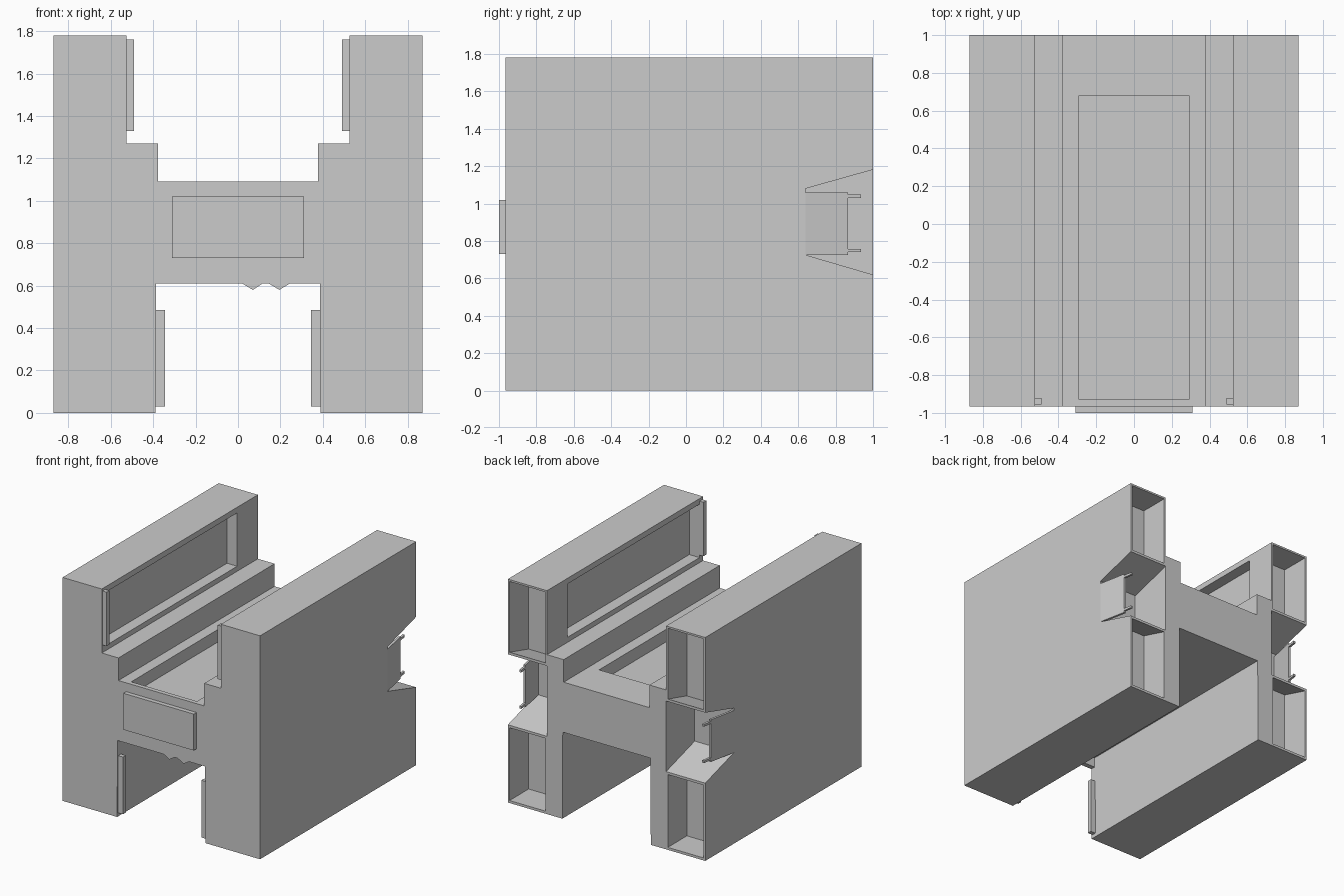
import bpy, bmesh

if "Cube" in bpy.data.objects:
    bpy.data.objects.remove(bpy.data.objects["Cube"])


def prism(bm, pts, axis, a, b):
    """Extrude a 2D profile along x (profile y,z) , y (profile x,z) or z (profile x,y) from a to b."""
    def place(p, t):
        u, v = p
        return {'x': (t, u, v), 'y': (u, t, v), 'z': (u, v, t)}[axis]
    lo = [bm.verts.new(place(p, a)) for p in pts]
    hi = [bm.verts.new(place(p, b)) for p in pts]
    n = len(pts)
    faces = [bm.faces.new(lo), bm.faces.new(hi)]
    for i in range(n):
        j = (i + 1) % n
        faces.append(bm.faces.new((lo[i], lo[j], hi[j], hi[i])))
    bmesh.ops.recalc_face_normals(bm, faces=faces)


def box(bm, x0, x1, y0, y1, z0, z1):
    prism(bm, [(x0, y0), (x1, y0), (x1, y1), (x0, y1)], 'z', z0, z1)


def mirror_x(bm):
    geom = bm.verts[:] + bm.edges[:] + bm.faces[:]
    new = bmesh.ops.duplicate(bm, geom=geom)["geom"]
    for v in new:
        if isinstance(v, bmesh.types.BMVert):
            v.co.x *= -1
    bmesh.ops.reverse_faces(bm, faces=[f for f in new if isinstance(f, bmesh.types.BMFace)])


def finish(bm, name):
    me = bpy.data.meshes.new(name)
    bm.to_mesh(me)
    bm.free()
    ob = bpy.data.objects.new(name, me)
    bpy.context.collection.objects.link(ob)
    return ob


# H-shaped body
half = [(0.39, 0), (0.87, 0), (0.87, 1.78), (0.525, 1.78), (0.525, 1.27),
        (0.378, 1.27), (0.378, 1.09)]
inner = [(0.386, 0.69)]
right = inner + half
left = [(-x, z) for x, z in reversed(right)]
bm = bmesh.new()
prism(bm, right + left, 'y', -0.965, 1.0)
body = finish(bm, "body")

# Cutters: rear pockets, rear side notches, inner wall recesses, deck recess
bm = bmesh.new()
prism(bm, [(0.64, 0.725), (1.05, 0.605), (1.05, 1.195), (0.64, 1.08)], 'x', 0.525, 0.92)
prism(bm, [(0.76, 0.02), (1.05, 0.02), (1.05, 0.585), (0.76, 0.67)], 'x', 0.54, 0.855)
prism(bm, [(0.76, 1.135), (1.05, 1.215), (1.05, 1.765), (0.76, 1.765)], 'x', 0.54, 0.855)
box(bm, 0.45, 0.615, -0.92, 0.74, 1.31, 1.735)
mirror_x(bm)
box(bm, -0.29, 0.29, -0.93, 0.68, 0.99, 1.2)
cutter = finish(bm, "cutter")
cutter.hide_render = True
mod = body.modifiers.new("cut", 'BOOLEAN')
mod.operation = 'DIFFERENCE'
mod.solver = 'EXACT'
mod.object = cutter
bpy.context.view_layer.update()
deps = bpy.context.evaluated_depsgraph_get()
cut_mesh = bpy.data.meshes.new_from_object(body.evaluated_get(deps))
body.modifiers.clear()
body.data = cut_mesh
bpy.data.objects.remove(cutter)

# Front lip under the deck with two small teeth
bm = bmesh.new()
prism(bm, [(-0.386, 0.69), (-0.386, 0.61), (0.02, 0.61), (0.07, 0.58), (0.115, 0.61),
           (0.145, 0.61), (0.195, 0.58), (0.245, 0.61), (0.386, 0.61), (0.386, 0.69)],
      'y', -0.965, -0.925)
finish(bm, "front_lip")

# Front plate
bm = bmesh.new()
box(bm, -0.31, 0.31, -1.0, -0.965, 0.73, 1.02)
finish(bm, "front_plate")

# Upright strips on the inner front edges
bm = bmesh.new()
box(bm, 0.49, 0.525, -0.955, -0.92, 1.33, 1.76)
box(bm, 0.345, 0.389, -0.955, -0.92, 0.03, 0.485)
mirror_x(bm)
finish(bm, "front_strips")

# Angled latch plates in the side notches, each with two prongs
bm = bmesh.new()
prism(bm, [(0.87, 0.64), (0.825, 0.865), (0.807, 0.865), (0.852, 0.64)], 'z', 0.725, 1.06)
for z in (0.74, 1.03):
    prism(bm, [(0.825, 0.865), (0.815, 0.935), (0.797, 0.935), (0.807, 0.865)], 'z', z, z + 0.018)
mirror_x(bm)
finish(bm, "latch_plates")
